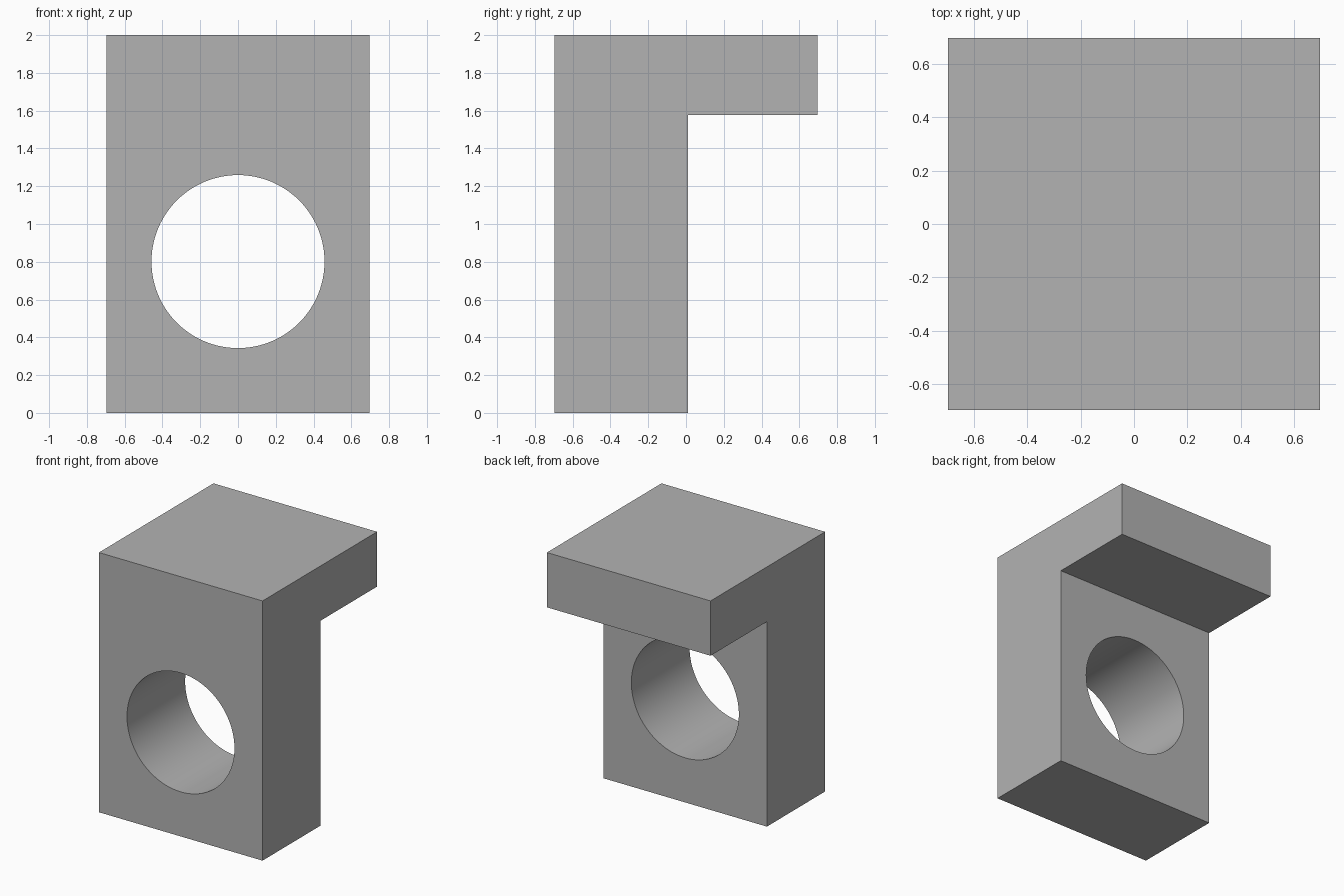
import bpy
import bmesh
from math import radians

cube = bpy.data.objects.get("Cube")
if cube:
    bpy.data.objects.remove(cube, do_unlink=True)

HALF = 0.697           # half width and half depth
HEIGHT = 2.0
WALL_BACK = 0.011      # rear face of the upright wall
LEDGE_BOTTOM = 1.578
HOLE_RADIUS = 0.458
HOLE_Z = 0.801

# Plain grey material
grey = bpy.data.materials.new("plain_grey")
grey.use_nodes = True
colour = (0.45, 0.45, 0.45, 1)
grey.diffuse_color = colour
grey.node_tree.nodes["Principled BSDF"].inputs["Base Color"].default_value = colour

# L-shaped side profile (y, z), extruded across the width
profile = [(-HALF, 0), (WALL_BACK, 0), (WALL_BACK, LEDGE_BOTTOM),
           (HALF, LEDGE_BOTTOM), (HALF, HEIGHT), (-HALF, HEIGHT)]
bm = bmesh.new()
face = bm.faces.new([bm.verts.new((-HALF, y, z)) for y, z in profile])
result = bmesh.ops.extrude_face_region(bm, geom=[face])
moved = [v for v in result["geom"] if isinstance(v, bmesh.types.BMVert)]
bmesh.ops.translate(bm, verts=moved, vec=(2 * HALF, 0, 0))
bmesh.ops.recalc_face_normals(bm, faces=bm.faces)
mesh = bpy.data.meshes.new("bracket")
bm.to_mesh(mesh)
bm.free()
mesh.materials.append(grey)
bracket = bpy.data.objects.new("bracket", mesh)
bpy.context.collection.objects.link(bracket)

# Round hole through the upright wall
bpy.ops.mesh.primitive_cylinder_add(
    vertices=96, radius=HOLE_RADIUS, depth=HEIGHT,
    location=(0, -HALF / 2, HOLE_Z), rotation=(radians(90), 0, 0))
cutter = bpy.context.object
cutter.name = "hole_cutter"
cutter.hide_render = True
cutter.data.materials.append(grey)

bpy.ops.object.select_all(action="DESELECT")
bracket.select_set(True)
bpy.context.view_layer.objects.active = bracket
cut = bracket.modifiers.new("hole", "BOOLEAN")
cut.operation = "DIFFERENCE"
cut.solver = "EXACT"
cut.object = cutter
bpy.ops.object.modifier_apply(modifier=cut.name)
bpy.data.objects.remove(cutter, do_unlink=True)

# Smooth bore, crisp edges
bpy.ops.object.shade_smooth_by_angle(angle=radians(30))
